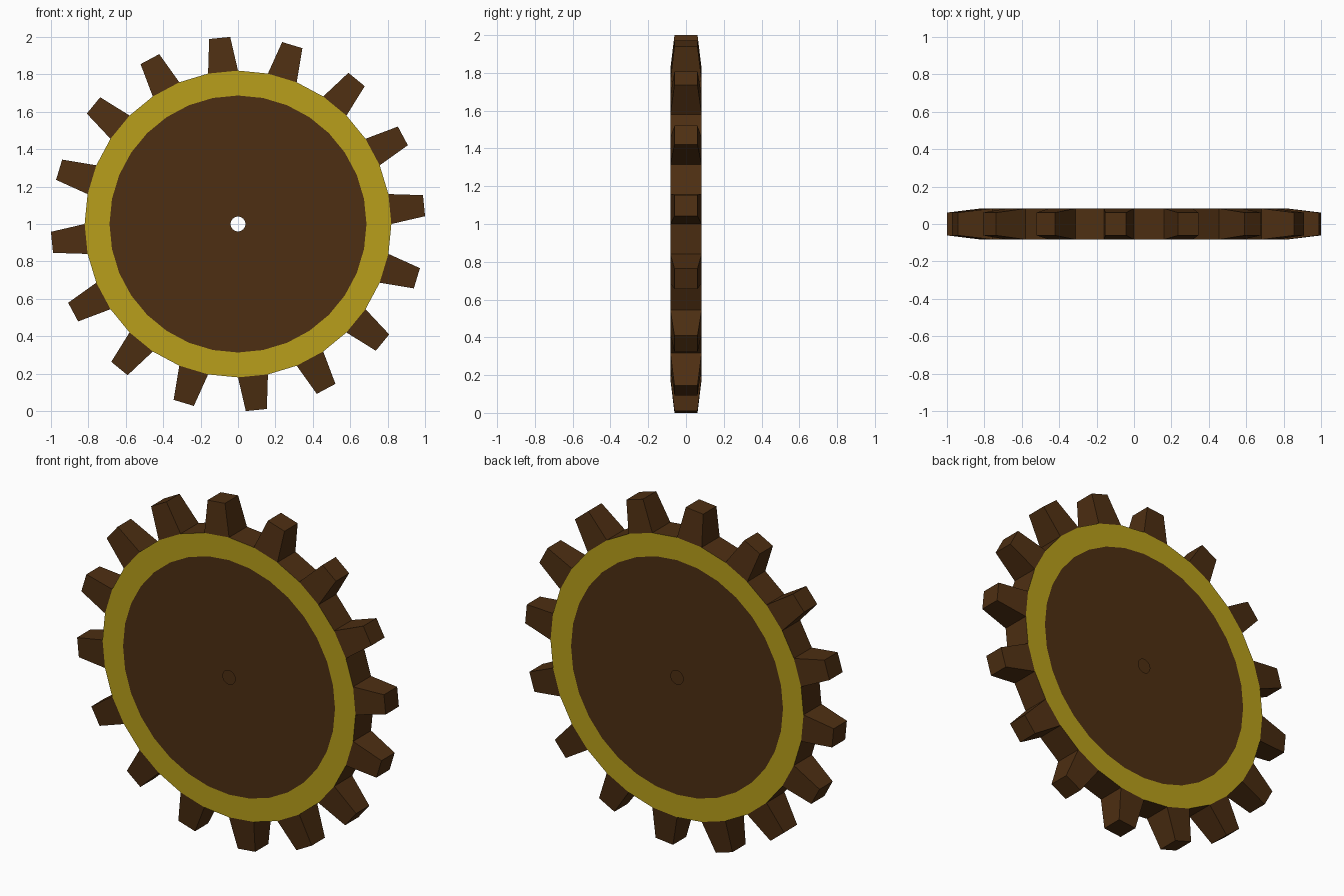
import bpy, bmesh, math
from mathutils import Vector

if "Cube" in bpy.data.objects:
    bpy.data.objects.remove(bpy.data.objects["Cube"])

SIDES = 32                       # every second rim facet carries a tooth
R_HOLE, R_DISC, R_RIM, R_TIP = 0.04, 0.687, 0.82, 1.001
HALF, TIP_HALF, TIP_WIDTH = 0.083, 0.061, 0.113
CENTRE = Vector((0, 0, 1))


def material(name, colour):
    m = bpy.data.materials.new(name)
    m.diffuse_color = (*colour, 1)
    m.use_nodes = True
    m.node_tree.nodes["Principled BSDF"].inputs["Base Color"].default_value = m.diffuse_color
    return m


def polar(r, a, y):
    return CENTRE + Vector((r * math.cos(a), y, r * math.sin(a)))


mesh = bpy.data.meshes.new("gear_wheel")
mesh.materials.append(material("brown", (0.075, 0.028, 0.006)))
mesh.materials.append(material("yellow", (0.48, 0.345, 0.011)))
bm = bmesh.new()
step = math.tau / SIDES

# front and back plates: brown disc with a small bore, yellow outer band
rims = []
for y in (-HALF, HALF):
    hole, disc, rim = [[bm.verts.new(polar(r, i * step, y)) for i in range(SIDES)]
                       for r in (R_HOLE, R_DISC, R_RIM)]
    for inner, outer, mat in ((hole, disc, 0), (disc, rim, 1)):
        for i in range(SIDES):
            j = (i + 1) % SIDES
            bm.faces.new((inner[i], outer[i], outer[j], inner[j])).material_index = mat
    rims.append(rim)

# rim facets, alternate ones drawn out into tapered teeth
front, back = rims
for i in range(SIDES):
    j = (i + 1) % SIDES
    base = [front[i], back[i], back[j], front[j]]
    if i % 2:
        bm.faces.new(base)
        continue
    mid = (i + 0.5) * step
    spread = math.asin(TIP_WIDTH / 2 / R_TIP)
    tip = [bm.verts.new(polar(R_TIP, mid + s * spread, y))
           for s, y in ((-1, -TIP_HALF), (-1, TIP_HALF), (1, TIP_HALF), (1, -TIP_HALF))]
    bm.faces.new(tip)
    for k in range(4):
        n = (k + 1) % 4
        bm.faces.new((base[k], base[n], tip[n], tip[k]))

bmesh.ops.recalc_face_normals(bm, faces=bm.faces)
bm.to_mesh(mesh)
bm.free()
bpy.context.collection.objects.link(bpy.data.objects.new("gear_wheel", mesh))
